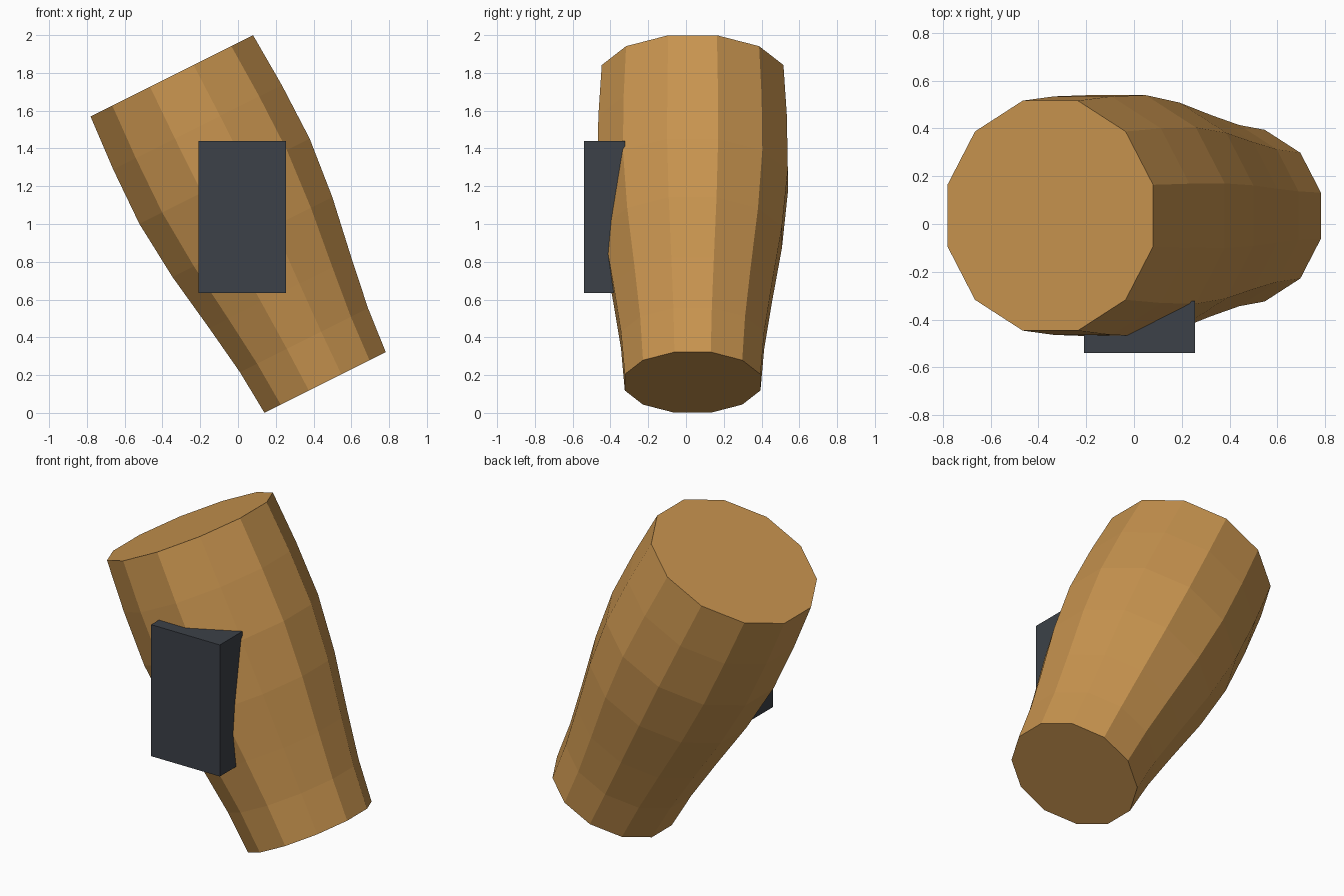
import bpy, bmesh, math
from mathutils import Vector

if "Cube" in bpy.data.objects:
    bpy.data.objects.remove(bpy.data.objects["Cube"])


def material(name, color):
    m = bpy.data.materials.new(name)
    m.diffuse_color = (*color, 1)
    m.use_nodes = True
    m.node_tree.nodes["Principled BSDF"].inputs["Base Color"].default_value = m.diffuse_color
    return m


def finish(bm, name, mat):
    bmesh.ops.recalc_face_normals(bm, faces=bm.faces)
    mesh = bpy.data.meshes.new(name)
    bm.to_mesh(mesh)
    bm.free()
    mesh.materials.append(mat)
    obj = bpy.data.objects.new(name, mesh)
    bpy.context.collection.objects.link(obj)
    return obj


tan = material("tan", (0.578, 0.296, 0.078))
charcoal = material("charcoal", (0.045, 0.053, 0.065))

# Leaning, bulging twelve-sided limb: (distance along axis, half width across flats)
SIDES = 12
rings = [(0, 0.359), (0.25, 0.379), (0.53, 0.42), (0.86, 0.473),
         (1.19, 0.504), (1.51, 0.499), (1.814, 0.481)]
lean = math.atan2(1, 2)
axis = Vector((-math.sin(lean), 0, math.cos(lean)))
side = Vector((math.cos(lean), 0, math.sin(lean)))
base = Vector((0.461, 0.035, 0.1615))

bm = bmesh.new()
loops = []
for t, half in rings:
    r = half / math.cos(math.pi / SIDES)
    angles = [2 * math.pi * (k + 0.5) / SIDES for k in range(SIDES)]
    loops.append([bm.verts.new(base + axis * t + side * r * math.cos(a)
                               + Vector((0, r * math.sin(a), 0))) for a in angles])
for low, high in zip(loops, loops[1:]):
    for k in range(SIDES):
        n = (k + 1) % SIDES
        bm.faces.new((low[k], low[n], high[n], high[k]))
bm.faces.new(loops[0][::-1])
bm.faces.new(loops[-1])
finish(bm, "limb", tan)

# Upright block set into the front of the limb
lo, hi = Vector((-0.21, -0.54, 0.635)), Vector((0.255, -0.323, 1.44))
bm = bmesh.new()
bmesh.ops.create_cube(bm, size=1)
for v in bm.verts:
    v.co = (lo + hi) / 2 + v.co * (hi - lo)
finish(bm, "front_block", charcoal)
